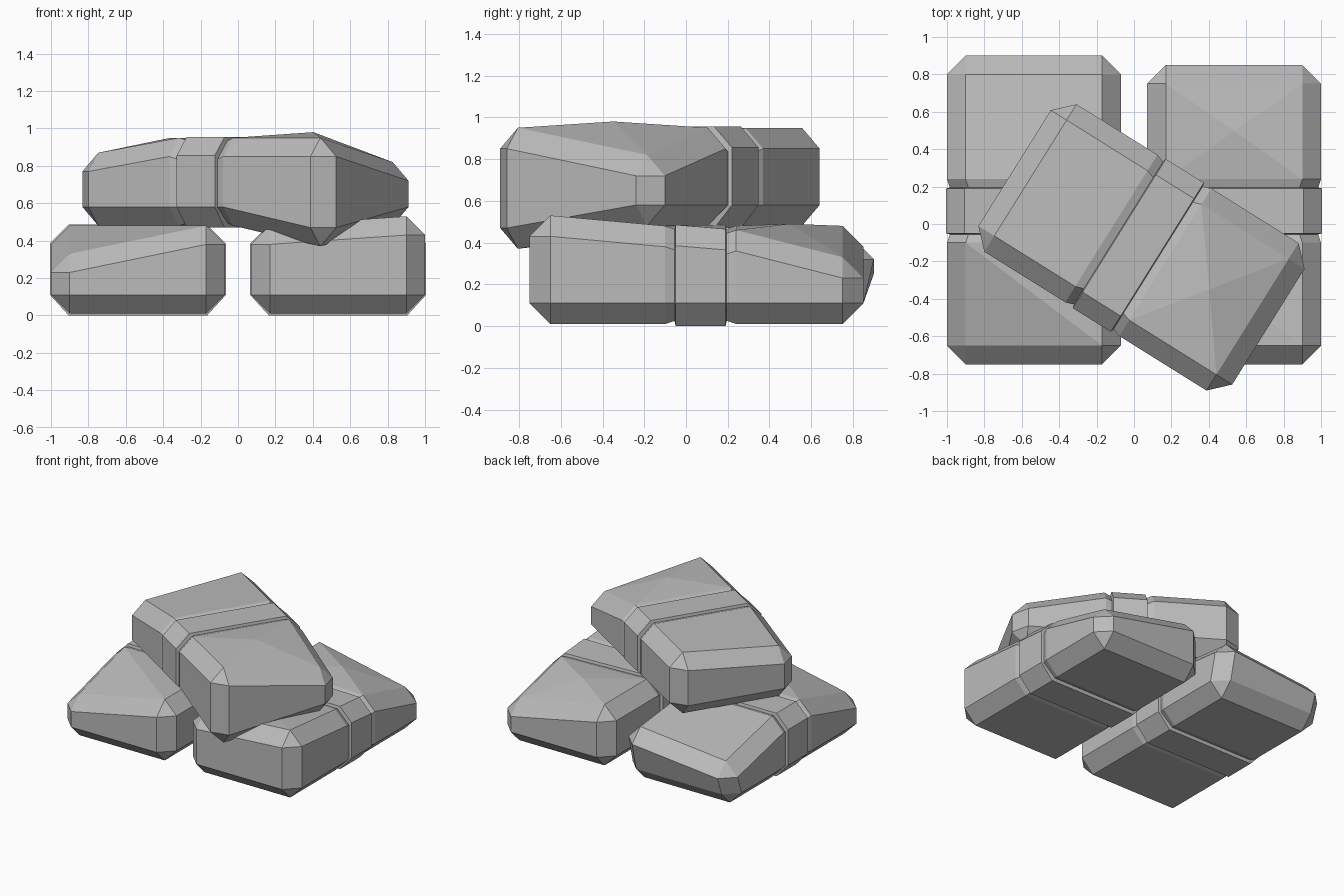
import bpy, bmesh, math

cube = bpy.data.objects.get("Cube")
if cube:
    bpy.data.objects.remove(cube)

grey = bpy.data.materials.new("stone grey")
grey.use_nodes = True
grey.diffuse_color = (0.5, 0.5, 0.5, 1)
grey.node_tree.nodes["Principled BSDF"].inputs["Base Color"].default_value = (0.5, 0.5, 0.5, 1)

HALF_W, CHAMFER, HEIGHT = 0.465, 0.1, 0.48
COLLAPSE = [0, 1, 1, 2, 2, 3, 3, 0]   # which end-cap corner each ring point meets


def ring(bm, y, inset=0.0, left=0.0, right=0.0, sag=0.0, push=0.0, bottom=0.01):
    """Eight-sided cross-section; left and right shift the top edges up or down."""
    w = HALF_W - inset
    n = w - CHAMFER
    b, top = bottom + inset, HEIGHT - inset
    up = top - CHAMFER
    pts = [(-n, b + sag), (n, b), (w, 0.11), (w, up + right), (n, top + right),
           (-n, top + left), (-w, up + left), (-w, 0.11 + sag)]
    return [bm.verts.new((x, y + (push if 3 <= i <= 6 else 0), z)) for i, (x, z) in enumerate(pts)]


def end_cap(bm, y, left, right, sag=0.0, push=0.0):
    """Smaller end face, returned as a ring with shared corners."""
    n, up = HALF_W - CHAMFER, HEIGHT - CHAMFER
    pts = [(-n, y, 0.11 + sag), (n, y, 0.11), (n, y + push, up + right), (-n, y + push, up + left)]
    cap = [bm.verts.new(p) for p in pts]
    bm.faces.new(cap)
    return [cap[i] for i in COLLAPSE]


def bridge(bm, a, b, peak=None, split=False):
    """Join two rings; the top can be split on a diagonal or raised to a peak."""
    for i in range(8):
        j = (i + 1) % 8
        face = bm.faces.new(list(dict.fromkeys((a[i], a[j], b[j], b[i]))))
        if i == 4 and peak is not None:
            center = bmesh.ops.poke(bm, faces=[face])["verts"][0]
            center.co.z = peak
        elif i == 4 and split:
            bmesh.utils.face_split(face, a[4], b[5])


def bag(name, location, turn, front, back, middle=(0, 0), sag=0.0, push=0.0,
        front_peak=None, back_peak=None):
    bm = bmesh.new()
    m0, m1 = middle
    # front half
    f = dict(left=front[0], right=front[1], sag=sag)
    rings = [end_cap(bm, -0.8, **f), ring(bm, -0.7, **f),
             ring(bm, -0.15, right=m0), ring(bm, -0.105, 0.015, right=m0)]
    # raised middle band
    rings += [ring(bm, -0.1, -0.005, right=m0, bottom=0.005),
              ring(bm, 0.14, -0.005, right=m1, bottom=0.005)]
    # back half
    k = dict(left=back[0], right=back[1], push=push)
    rings += [ring(bm, 0.145, 0.015, right=m1), ring(bm, 0.19, right=m1),
              ring(bm, 0.7, **k), end_cap(bm, 0.8, **k)]
    for i, (a, b) in enumerate(zip(rings, rings[1:])):
        bridge(bm, a, b, {1: front_peak, 7: back_peak}.get(i), split=i == 1)
    bmesh.ops.recalc_face_normals(bm, faces=bm.faces)
    mesh = bpy.data.meshes.new(name)
    bm.to_mesh(mesh)
    bm.free()
    mesh.materials.append(grey)
    obj = bpy.data.objects.new(name, mesh)
    obj.location = location
    obj.rotation_euler.z = turn
    bpy.context.collection.objects.link(obj)


# two bags side by side, a third turned across them
bag("lower_bag_a", (-0.535, 0.05, 0), 0, (-0.15, 0), (-0.13, -0.06), push=0.05)
bag("lower_bag_b", (0.535, 0.05, 0), 0, (0, 0.05), (0, -0.15), middle=(0, -0.02), back_peak=0.49)
bag("upper_bag", (0.04, -0.125, 0.47), math.radians(58), (0, -0.13), (-0.08, 0),
    sag=-0.11, front_peak=0.51)
